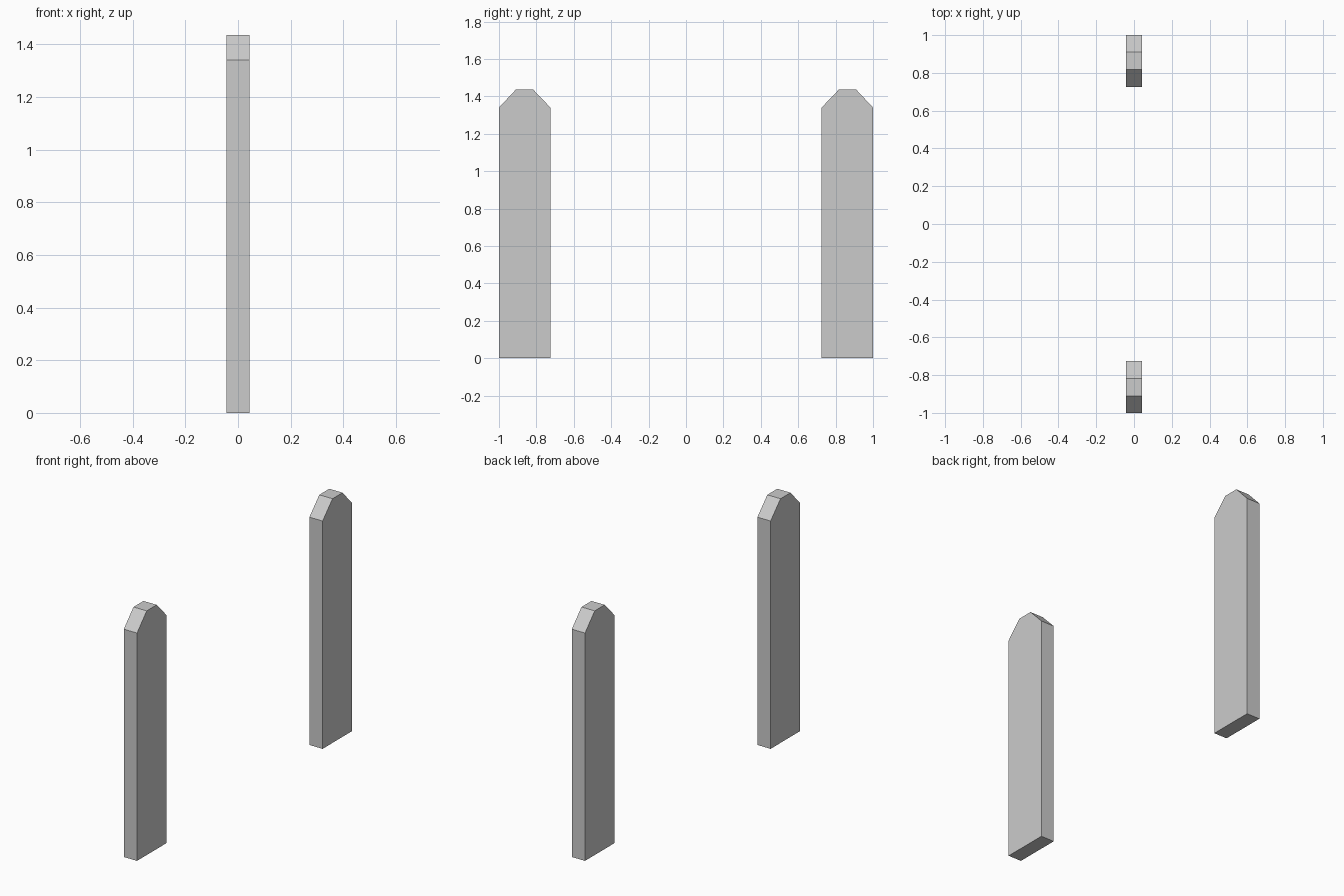
import bpy
import bmesh

if "Cube" in bpy.data.objects:
    bpy.data.objects.remove(bpy.data.objects["Cube"])

HALF_THICK = 0.043
# Picket outline in (y, z): straight board with chamfered top corners
PROFILE = [(0.725, 0), (1.0, 0), (1.0, 1.34), (0.91, 1.436),
           (0.817, 1.436), (0.725, 1.34)]


def picket(name, side):
    """Extrude the outline through x; side mirrors it across y."""
    bm = bmesh.new()
    face = bm.faces.new([bm.verts.new((-HALF_THICK, side * y, z)) for y, z in PROFILE])
    ext = bmesh.ops.extrude_face_region(bm, geom=[face], use_keep_orig=True)
    verts = [v for v in ext["geom"] if isinstance(v, bmesh.types.BMVert)]
    bmesh.ops.translate(bm, verts=verts, vec=(2 * HALF_THICK, 0, 0))
    bmesh.ops.recalc_face_normals(bm, faces=bm.faces)
    mesh = bpy.data.meshes.new(name)
    bm.to_mesh(mesh)
    bm.free()
    bpy.context.collection.objects.link(bpy.data.objects.new(name, mesh))


# Two matching upright boards
picket("front_picket", -1)
picket("back_picket", 1)
